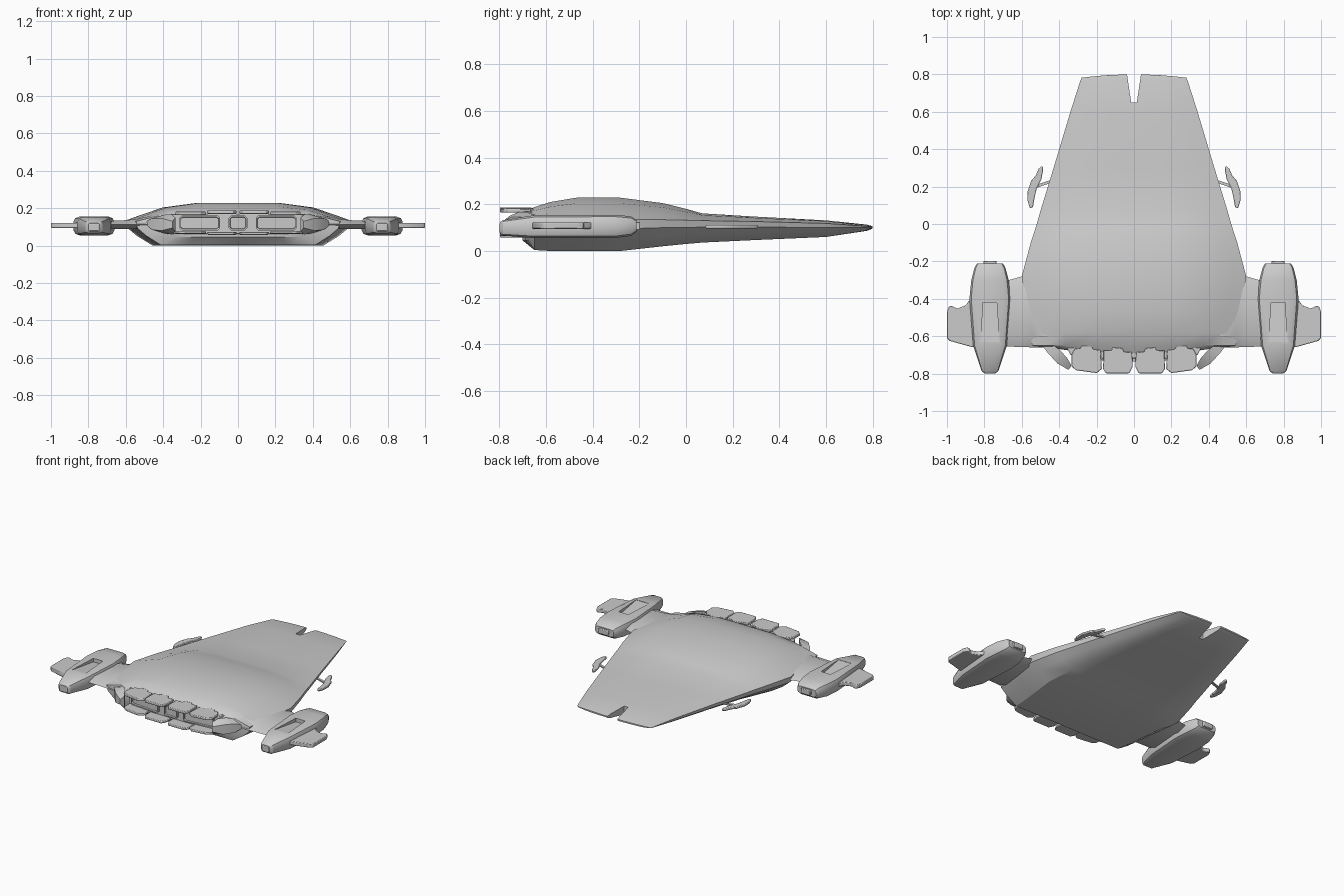
import bpy, bmesh, math


def finish(name, bm, bevel=0, angle=30):
    """Turn a bmesh into a named, angle-smoothed object."""
    bmesh.ops.recalc_face_normals(bm, faces=bm.faces)
    me = bpy.data.meshes.new(name)
    bm.to_mesh(me)
    bm.free()
    ob = bpy.data.objects.new(name, me)
    bpy.context.collection.objects.link(ob)
    bpy.ops.object.select_all(action='DESELECT')
    ob.select_set(True)
    bpy.context.view_layer.objects.active = ob
    if bevel:
        m = ob.modifiers.new("bevel", 'BEVEL')
        m.width, m.segments, m.limit_method = bevel, 2, 'ANGLE'
    bpy.ops.object.shade_smooth_by_angle(angle=math.radians(angle))
    return ob


def loft(name, rings, s=1, split_caps=False, bevel=0, angle=30):
    """Skin a list of equal-length point rings; s=-1 mirrors across x."""
    bm = bmesh.new()
    vs = [[bm.verts.new((s * x, y, z)) for x, y, z in r] for r in rings]
    n = len(rings[0])
    for a, b in zip(vs, vs[1:]):
        for i in range(n):
            j = (i + 1) % n
            bm.faces.new((a[i], a[j], b[j], b[i]))
    for r in (vs[0], vs[-1]):
        if split_caps:
            for i in range(n // 2 - 1):
                bm.faces.new((r[i], r[i + 1], r[n - 2 - i], r[n - 1 - i]))
        else:
            bm.faces.new(r)
    return finish(name, bm, bevel, angle)


def plate(name, pts, z0, z1, s=1, bevel=0.004):
    """Flat slab from an x-y outline."""
    return loft(name, [[(x, y, z) for x, y in pts] for z in (z0, z1)], s, bevel=bevel)


def cut(ob, cutter):
    m = ob.modifiers.new("cut", 'BOOLEAN')
    m.object, m.operation, m.solver = cutter, 'DIFFERENCE', 'EXACT'
    bpy.ops.object.select_all(action='DESELECT')
    bpy.context.view_layer.objects.active = ob
    ob.select_set(True)
    bpy.ops.object.modifier_apply(modifier="cut")
    bpy.data.objects.remove(cutter)
    bpy.ops.object.shade_smooth_by_angle(angle=math.radians(30))


# Main hull: y, half width, top, chine, bottom, end curvature
stations = [
    (-0.70, 0.45, 0.163, 0.125, 0.045, 0.04),
    (-0.65, 0.545, 0.188, 0.130, 0.004, 0.0),
    (-0.58, 0.555, 0.210, 0.133, 0.0, 0),
    (-0.47, 0.57, 0.228, 0.135, 0.0, 0),
    (-0.28, 0.60, 0.228, 0.135, 0.0, 0),
    (-0.10, 0.552, 0.205, 0.134, 0.020, 0),
    (-0.01, 0.523, 0.183, 0.132, 0.029, 0),
    (0.07, 0.50, 0.161, 0.130, 0.036, 0),
    (0.30, 0.43, 0.147, 0.126, 0.047, 0),
    (0.60, 0.34, 0.131, 0.118, 0.060, 0),
    (0.775, 0.288, 0.113, 0.107, 0.086, -0.012),
    (0.80, 0.28, 0.106, 0.104, 0.096, -0.018)]
rings = []
for y, w, zt, ze, zb, k in stations:
    d = zt - ze
    lo = ze - 0.3 * (ze - zb)
    top = [(0, zt), (0.37, zt), (0.67, ze + 0.74 * d), (0.87, ze + 0.3 * d), (1, ze)]
    bot = [(0, zb), (0.5, zb), (0.76, zb), (0.9, zb + 0.55 * (lo - zb)), (0.985, lo)]
    prof = [(-x, z) for x, z in top[:0:-1]] + top
    prof += bot[::-1] + [(-x, z) for x, z in bot[1:]]
    rings.append([(x * w, y + k * x * x, z) for x, z in prof])
hull = loft("hull", rings, split_caps=True)
cut(hull, plate("notch_cutter",
    [(-0.015, 0.65), (0.015, 0.65), (0.042, 0.83), (-0.042, 0.83)], -0.1, 0.3, bevel=0))

# Front opening: backing band and three recessed windows
plate("window_band", [(-0.36, -0.66), (-0.34, -0.70), (-0.15, -0.72), (0.15, -0.72),
                      (0.34, -0.70), (0.36, -0.66)], 0.062, 0.168)


def window(name, x0, x1, y0, y1):
    z0, z1, c = 0.082, 0.16, 0.012
    out = [(x0 + c, z0), (x1 - c, z0), (x1, z0 + c), (x1, z1 - c),
           (x1 - c, z1), (x0 + c, z1), (x0, z1 - c), (x0, z0 + c)]
    mx, mz = (x0 + x1) / 2, (z0 + z1) / 2

    def ring(inset, dy):
        fx, fz = 1 - 2 * inset / abs(x1 - x0), 1 - 2 * inset / (z1 - z0)
        return [(mx + (x - mx) * fx, y0 + (y1 - y0) * (x - x0) / (x1 - x0) + dy,
                 mz + (z - mz) * fz) for x, z in out]
    loft(name, [ring(0, 0.03), ring(0, 0), ring(0.007, 0), ring(0.009, 0.012)])


window("window_centre", -0.05, 0.05, -0.735, -0.735)
window("window_right", 0.095, 0.315, -0.735, -0.715)
window("window_left", -0.315, -0.095, -0.715, -0.735)

inner_petal = [(0.01, -0.685), (0.055, -0.683), (0.06, -0.665), (0.115, -0.66), (0.12, -0.677),
               (0.163, -0.675), (0.165, -0.775), (0.15, -0.798), (0.025, -0.798), (0.008, -0.765)]
outer_petal = [(0.178, -0.675), (0.22, -0.67), (0.225, -0.652), (0.28, -0.65), (0.285, -0.665),
               (0.315, -0.665), (0.335, -0.70), (0.335, -0.76), (0.31, -0.782), (0.20, -0.797),
               (0.172, -0.775)]
claw = [(0.49, -0.65, 0.44, -0.64, 0.09, 0.15), (0.46, -0.69, 0.39, -0.68, 0.065, 0.166),
        (0.41, -0.745, 0.355, -0.72, 0.06, 0.166), (0.35, -0.78, 0.335, -0.757, 0.075, 0.15)]
# Nacelle: y, half width, bottom, top
pod = [(-0.798, 0.03, 0.075, 0.122), (-0.785, 0.045, 0.066, 0.132), (-0.65, 0.09, 0.055, 0.153),
       (-0.40, 0.11, 0.055, 0.155), (-0.30, 0.10, 0.056, 0.155), (-0.235, 0.083, 0.065, 0.148),
       (-0.212, 0.07, 0.082, 0.132)]
for s, side in ((1, "right"), (-1, "left")):
    # Petals above and below the windows
    for tag, pts, zu in (("inner", inner_petal, 0.17), ("outer", outer_petal, 0.164)):
        plate(f"upper_{tag}_petal_{side}", pts, zu, zu + 0.017, s)
        plate(f"lower_{tag}_petal_{side}", pts, 0.228 - zu, 0.243 - zu, s)
    loft(f"claw_{side}", [[(a, b, z0 + 0.02), (a, b, z1 - 0.02), (c, d, z1), (c, d, z0)]
                          for a, b, c, d, z0, z1 in claw], s)
    # Wing root joining hull and nacelle
    loft(f"wing_root_{side}", [
        [(x, yf, 0.112), (x, yf + 0.06, zt), (x, yb - 0.06, zt), (x, yb, 0.112),
         (x, yb - 0.06, 0.088), (x, yf + 0.06, 0.088)]
        for x, yf, yb, zt in ((0.46, -0.66, -0.27, 0.16), (0.54, -0.66, -0.27, 0.142),
                              (0.60, -0.657, -0.28, 0.136), (0.72, -0.655, -0.315, 0.13))], s)
    # Nacelle with sloping recess on top
    rs = []
    for y, w, z0, z1 in pod:
        c, h = w * 0.3, (z1 - z0) * 0.28
        rs.append([(0.77 + x, y, z) for x, z in (
            (c - w, z0), (w - c, z0), (w - c * .3, z0 + h * .3), (w, z0 + h), (w, z1 - h),
            (w - c * .3, z1 - h * .3), (w - c, z1), (c - w, z1),
            (c * .3 - w, z1 - h * .3), (-w, z1 - h), (-w, z0 + h), (c * .3 - w, z0 + h * .3))])
    nac = loft(f"nacelle_{side}", rs, s)
    cut(nac, loft(f"recess_cutter_{side}", [
        [(0.77 - w, y, z), (0.77 + w, y, z), (0.77 + w, y, 0.2), (0.77 - w, y, 0.2)]
        for y, w, z in ((-0.63, 0.05, 0.151), (-0.42, 0.036, 0.13))], s))
    plate(f"nacelle_tail_{side}", [(0.735, -0.25), (0.805, -0.25), (0.805, -0.197),
                                   (0.735, -0.197)], 0.09, 0.125, s)
    plate(f"nacelle_nose_{side}", [(0.735, -0.75), (0.805, -0.75), (0.795, -0.80),
                                   (0.745, -0.80)], 0.078, 0.118, s)
    # Outer fin
    plate(f"outer_fin_{side}", [(0.84, -0.38), (0.875, -0.40), (0.90, -0.435), (0.945, -0.452),
                                (0.975, -0.437), (0.99, -0.442), (1.0, -0.47), (1.0, -0.61),
                                (0.985, -0.625), (0.87, -0.657), (0.82, -0.66)], 0.095, 0.122, s)
    # Small fin beside the rear hull, with strut
    plate(f"small_fin_{side}", [(0.485, 0.295), (0.492, 0.31), (0.51, 0.295), (0.525, 0.26),
                                (0.55, 0.23), (0.57, 0.17), (0.568, 0.12), (0.556, 0.083),
                                (0.54, 0.09), (0.532, 0.14), (0.52, 0.19), (0.495, 0.24)],
          0.096, 0.111, s)
    plate(f"fin_strut_{side}", [(0.43, 0.225), (0.53, 0.19), (0.535, 0.205), (0.43, 0.24)],
          0.099, 0.108, s, bevel=0)
